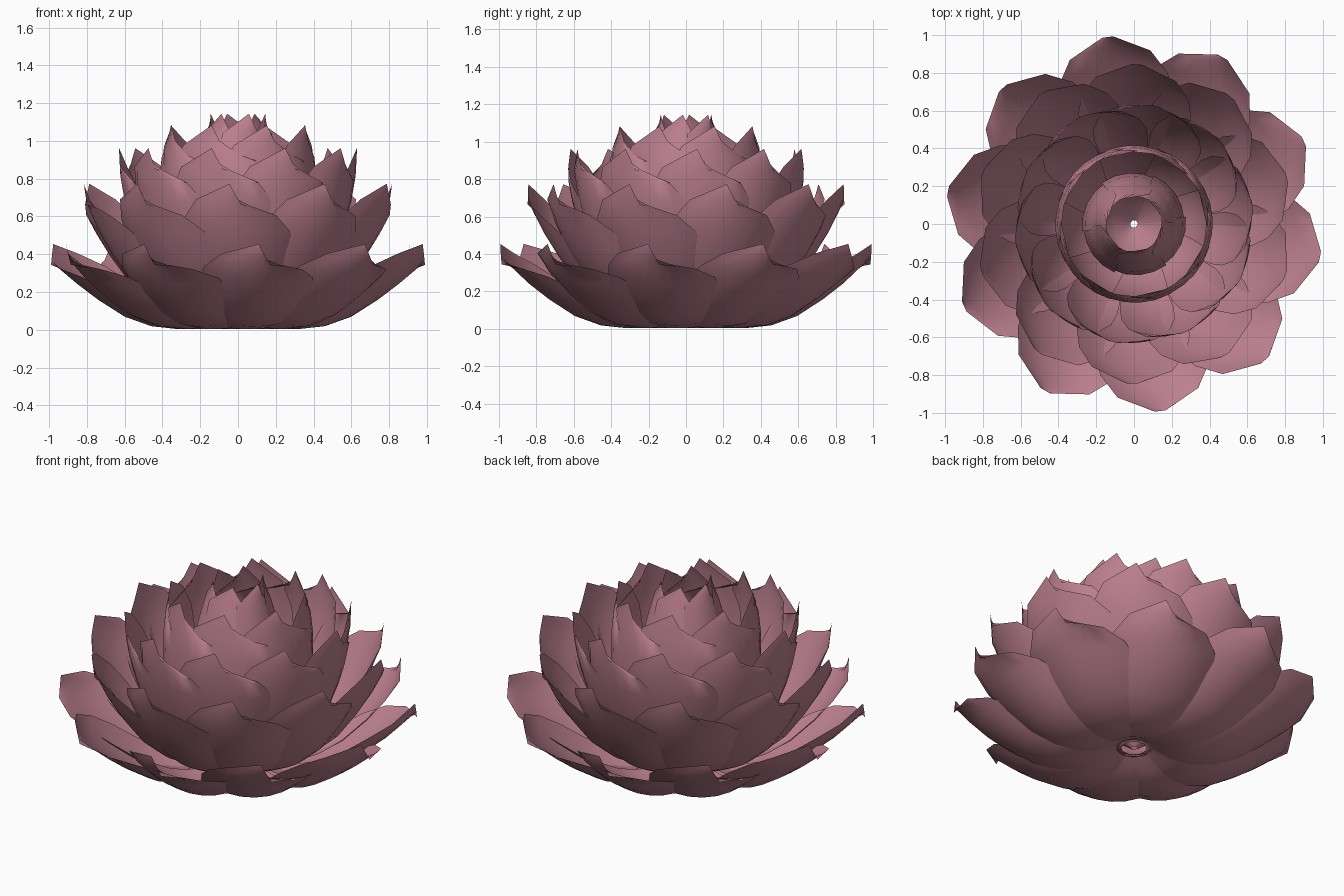
import bpy
import bmesh
import math

cube = bpy.data.objects.get("Cube")
if cube:
    bpy.data.objects.remove(cube, do_unlink=True)

# Single dusty rose colour
ROSE = (0.5, 0.215, 0.275, 1.0)
rose = bpy.data.materials.new("dusty_rose")
rose.use_nodes = True
rose.diffuse_color = ROSE
rose.node_tree.nodes["Principled BSDF"].inputs["Base Color"].default_value = ROSE

# Petal rows from base to tip: outward, upward, half width
ROWS = [(0, 0, .05), (.1, -.045, .12), (.22, -.07, .19), (.36, -.055, .265),
        (.5, -.005, .315), (.64, .085, .33), (.75, .17, .305),
        (.84, .255, .22), (.9, .325, .03)]
COLUMNS = 8
WIDEST = .33
TWIST = .055


def make_petal(name, heading, lift, base, cup, turn, size):
    """One sheet: rows swept round the axis, cupped, one side dropped."""
    lift_angle = math.radians(lift)
    chord = lift_angle + math.radians(20)
    bm = bmesh.new()
    grid = []
    for i, (out, up, half) in enumerate(ROWS):
        grow = (i / (len(ROWS) - 1)) ** 2
        out, up = out * size, up * size
        radius = base + out * math.cos(lift_angle) - up * math.sin(lift_angle)
        height = .073 + out * math.sin(lift_angle) + up * math.cos(lift_angle)
        line = []
        for j in range(COLUMNS + 1):
            v = 2 * j / COLUMNS - 1
            side = v * half / WIDEST
            shift = cup * side * side - turn * side
            r = max(radius - shift * math.sin(chord), .015)
            a = heading + v * min(half / max(radius, .05), 1.1)
            z = height + cup * side * side * math.cos(chord) - TWIST * grow * v
            line.append(bm.verts.new((r * math.cos(a), r * math.sin(a), z)))
        grid.append(line)
    for low, high in zip(grid, grid[1:]):
        for j in range(COLUMNS):
            bm.faces.new((low[j], high[j], high[j + 1], low[j + 1]))
    mesh = bpy.data.meshes.new(name)
    bm.to_mesh(mesh)
    bm.free()
    mesh.materials.append(rose)
    petal = bpy.data.objects.new(name, mesh)
    bpy.context.collection.objects.link(petal)
    bpy.ops.object.select_all(action='DESELECT')
    petal.select_set(True)
    bpy.context.view_layer.objects.active = petal
    bpy.ops.object.shade_smooth_by_angle(angle=math.radians(40))


# Rings: name, petal count, first heading, lift, base radius, cup, turn, size
RINGS = [("outer_petal", 10, 98, 0, .1, .08, .02, 1.0),
         ("second_petal", 10, 89, 21, .1, .06, .02, 1.03),
         ("third_petal", 10, 80, 37, .09, .045, .02, 1.04),
         ("fourth_petal", 8, 28, 52, .07, .01, .012, 1.05),
         ("inner_petal", 6, 125, 63, .02, 0, .01, 1.07)]

for name, count, start, lift, base, cup, turn, size in RINGS:
    for k in range(count):
        heading = math.radians(start + 360 * k / count)
        make_petal(f"{name}_{k + 1}", heading, lift, base, cup, turn, size)
